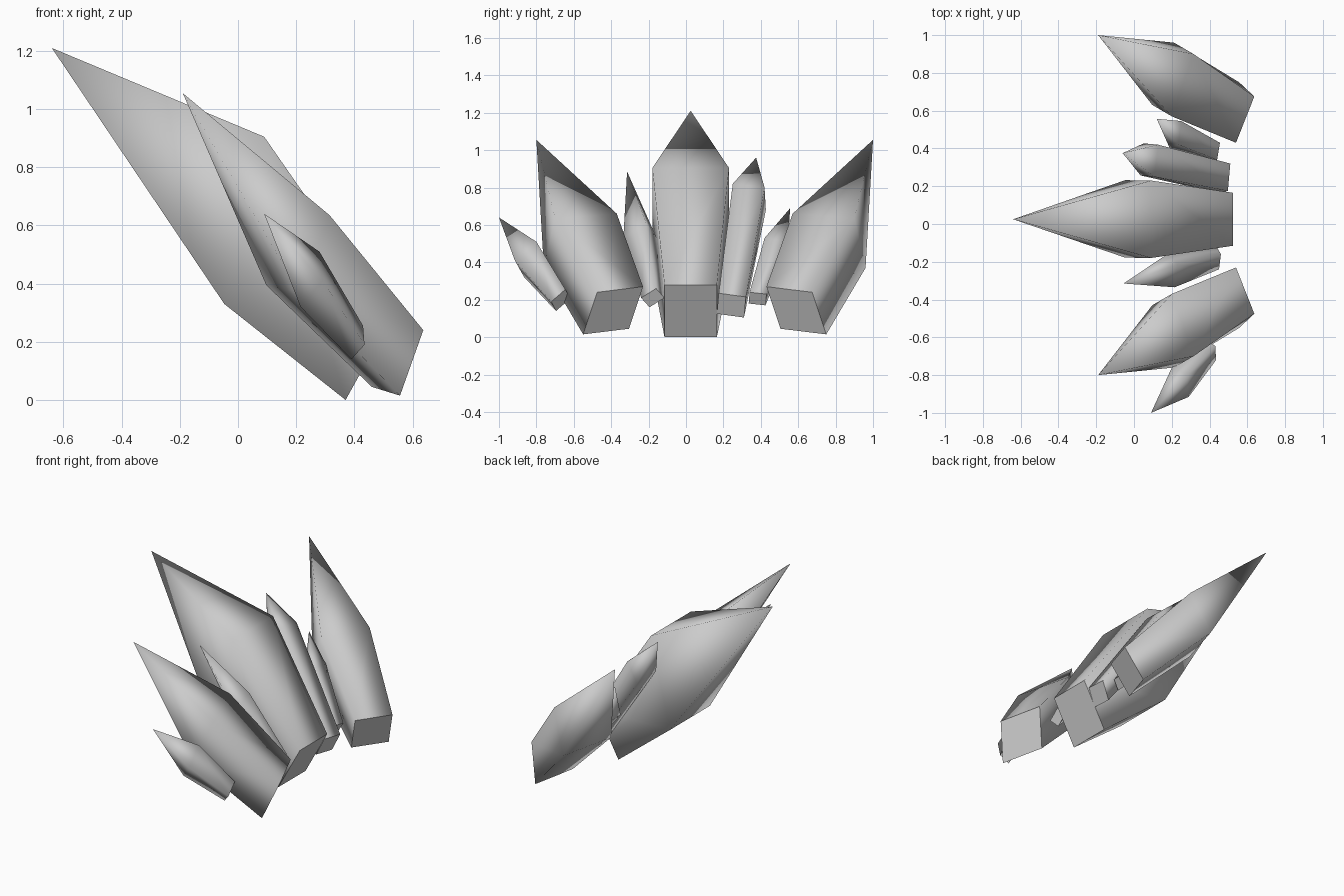
import bpy
import bmesh
from mathutils import Vector

MIRROR_Y = 0.10  # the two large side shards mirror about this plane


def ring(a, b, d):
    """Four-sided cross-section from three corners; the fourth completes it."""
    a, b, d = Vector(a), Vector(b), Vector(d)
    return [a, b, b + d - a, d]


def shard(name, base, flare, tip, mirror=False):
    """Leaning crystal: capped base section, wider shoulder section, point."""
    bm = bmesh.new()

    def place(p):
        p = Vector(p)
        if mirror:
            p.y = 2 * MIRROR_Y - p.y
        return bm.verts.new(p)

    low = [place(p) for p in ring(*base)]
    high = [place(p) for p in ring(*flare)]
    top = place(tip)
    cap = bm.faces.new(low)
    for i in range(4):
        j = (i + 1) % 4
        bm.faces.new((low[i], low[j], high[j], high[i]))
        bm.faces.new((high[i], high[j], top))
    bmesh.ops.recalc_face_normals(bm, faces=bm.faces[:])
    # soft shaded sides, crisp base
    for f in bm.faces:
        f.smooth = f is not cap
    for e in cap.edges:
        e.smooth = False
    mesh = bpy.data.meshes.new(name)
    bm.to_mesh(mesh)
    bm.free()
    bpy.context.collection.objects.link(bpy.data.objects.new(name, mesh))


# tall central shard
shard("center_shard",
      [(0.525, -0.115, 0.28), (0.525, 0.165, 0.28), (0.37, -0.115, 0.0)],
      [(0.09, -0.18, 0.905), (0.09, 0.23, 0.905), (-0.047, -0.178, 0.33)],
      (-0.64, 0.025, 1.21))

# pair of large side shards
for side, flip in (("right", False), ("left", True)):
    shard(side + "_large_shard",
          [(0.54, 0.43, 0.27), (0.637, 0.675, 0.24), (0.46, 0.505, 0.045)],
          [(0.20, 0.57, 0.66), (0.315, 0.90, 0.635), (0.097, 0.63, 0.395)],
          (-0.19, 1.0, 1.055), flip)

# small shards filling the gaps
shard("outer_left_small_shard",
      [(0.435, -0.72, 0.19), (0.43, -0.645, 0.255), (0.39, -0.695, 0.14)],
      [(0.29, -0.915, 0.41), (0.28, -0.80, 0.51), (0.215, -0.865, 0.32)],
      (0.09, -1.0, 0.64))
shard("inner_left_small_shard",
      [(0.45, -0.24, 0.21), (0.46, -0.16, 0.26), (0.425, -0.195, 0.16)],
      [(0.215, -0.335, 0.53), (0.23, -0.215, 0.615), (0.175, -0.27, 0.43)],
      (-0.055, -0.315, 0.885))
shard("inner_right_small_shard",
      [(0.497, 0.175, 0.235), (0.51, 0.32, 0.215), (0.445, 0.165, 0.125)],
      [(0.11, 0.25, 0.82), (0.127, 0.42, 0.80), (0.035, 0.257, 0.70)],
      (-0.06, 0.375, 0.96))
shard("outer_right_small_shard",
      [(0.44, 0.34, 0.24), (0.455, 0.43, 0.23), (0.405, 0.335, 0.18)],
      [(0.235, 0.42, 0.53), (0.25, 0.545, 0.515), (0.19, 0.40, 0.43)],
      (0.12, 0.557, 0.69))
